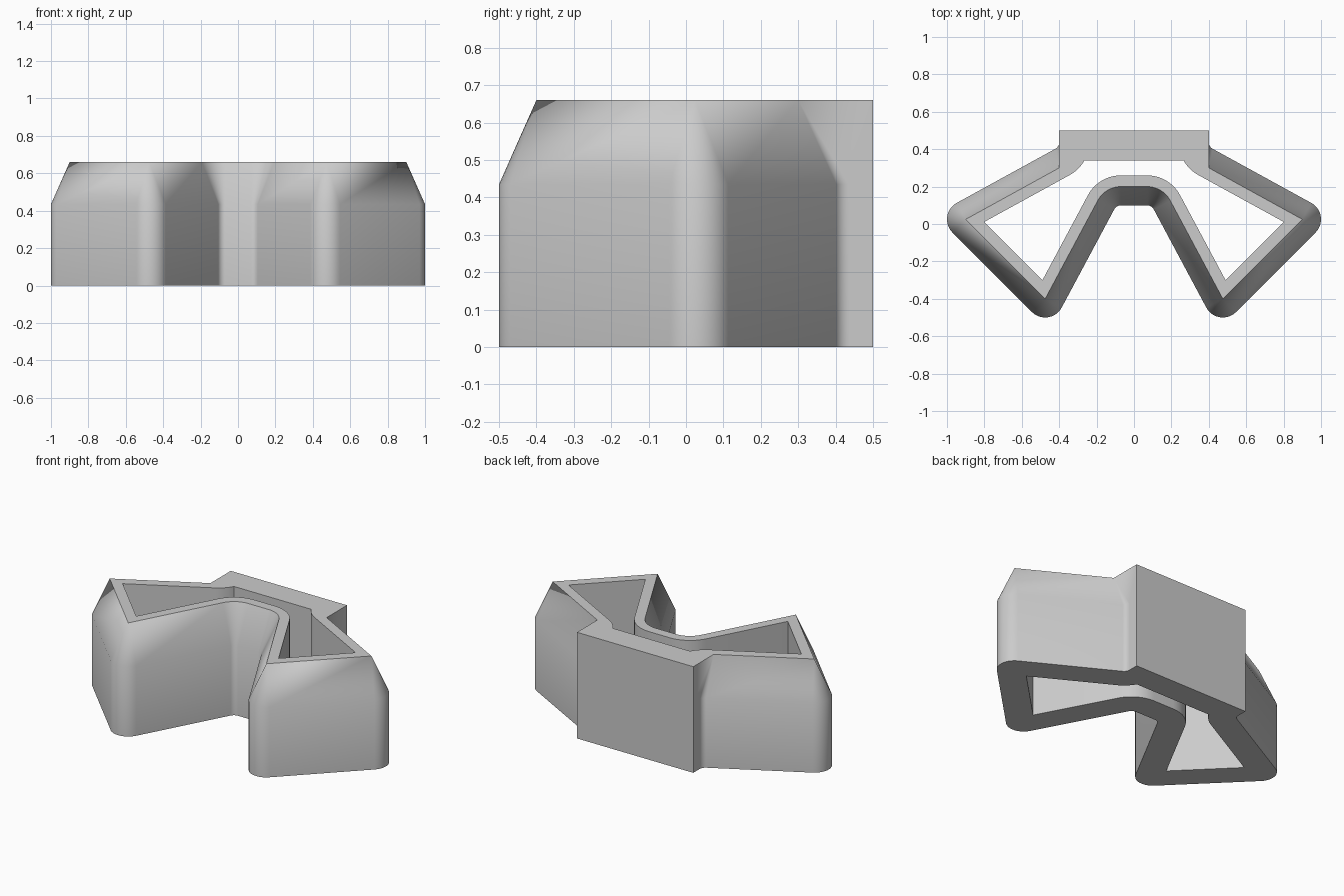
import bpy, bmesh
from math import radians, cos, sin
from mathutils import Vector

cube = bpy.data.objects.get("Cube")
if cube:
    bpy.data.objects.remove(cube)

HEIGHT, SHOULDER = 0.66, 0.435
BEVEL, WALL = 0.1, 0.06
STEPS = 10
LEG, BACK = 28.2, 61.2          # wall normals in degrees


def polar(angle):
    return Vector((cos(radians(angle)), sin(radians(angle))))


def arc(centre, radius, a, b):
    return [Vector(centre) + polar(a + (b - a) * i / STEPS) * radius
            for i in range(STEPS + 1)]


def convex(centre, offset, a, b):
    """Round corner when offset outwards, mitred corner when offset inwards."""
    if offset >= 0:
        return arc(centre, offset, a, b)
    n1, n2 = polar(a), polar(b)
    mitre = Vector(centre) + (n1 + n2) * offset / (1 + n1.dot(n2))
    return [mitre] * (STEPS + 1)


def ring(offset):
    """Closed outline of the body at a distance from the top edge."""
    half = arc((0.07, 0.06), 0.14 - offset, 90, LEG)             # front notch
    half += convex((0.475, -0.4), offset, 180 + LEG, 315)        # front tip
    half += convex((0.9, 0.025), offset, 315, 360 + BACK)        # side tip
    if offset < 0:                                               # cavity
        half += arc((0.44, 0.437), 0.2, 180 + BACK, 209)
        half.append(half[-1])
    else:                                                        # back block
        if offset > 0:
            half += arc((0.44, 0.437), 0.04, 180 + BACK, 180)
        else:
            half += [Vector((0.4, 0.3))] * (STEPS + 1)
        half.append(Vector((0.4, 0.5)))
    return half + [Vector((-p.x, p.y)) for p in reversed(half)]


# Loft around the wall section: outside, top rim, cavity, underside
section = [(BEVEL, 0), (BEVEL, SHOULDER), (0, HEIGHT), (-WALL, HEIGHT), (-WALL, 0)]
bm = bmesh.new()
loops = [[bm.verts.new((p.x, p.y, z)) for p in ring(d)] for d, z in section]
for k, low in enumerate(loops):
    high = loops[(k + 1) % len(loops)]
    for i in range(len(low)):
        j = (i + 1) % len(low)
        bm.faces.new((low[i], low[j], high[j], high[i]))
bmesh.ops.remove_doubles(bm, verts=bm.verts, dist=0.0001)
bmesh.ops.recalc_face_normals(bm, faces=bm.faces)

mesh = bpy.data.meshes.new("hollow_body")
bm.to_mesh(mesh)
bm.free()
body = bpy.data.objects.new("hollow_body", mesh)
bpy.context.collection.objects.link(body)

# Plain grey
grey = bpy.data.materials.new("plain_grey")
grey.use_nodes = True
colour = (0.6, 0.6, 0.6, 1)
grey.diffuse_color = colour
grey.node_tree.nodes["Principled BSDF"].inputs["Base Color"].default_value = colour
mesh.materials.append(grey)

bpy.context.view_layer.objects.active = body
body.select_set(True)
bpy.ops.object.shade_smooth_by_angle(angle=radians(30))
